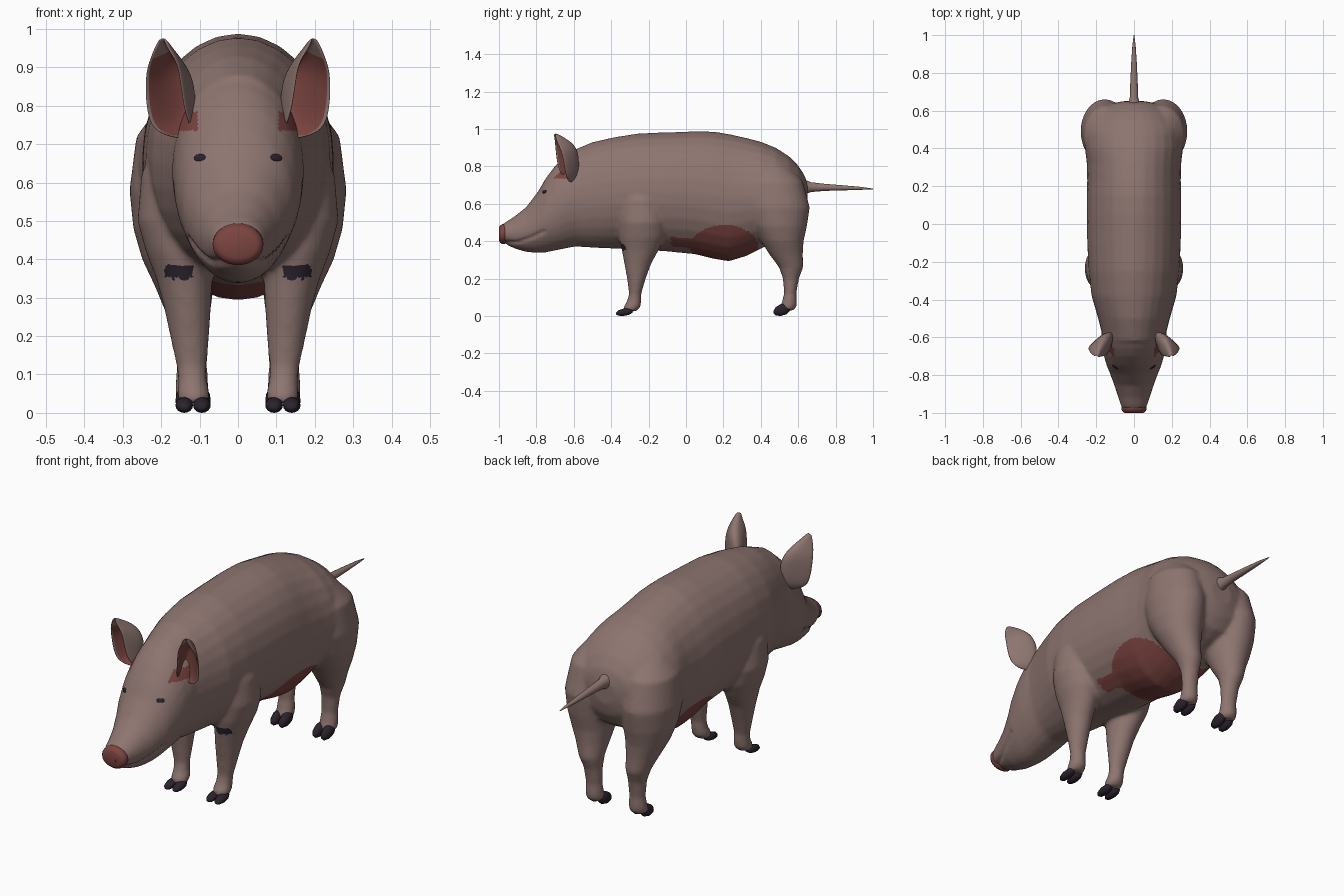
import bpy, bmesh, math
from mathutils import Vector
from mathutils.bvhtree import BVHTree

if "Cube" in bpy.data.objects:
    bpy.data.objects.remove(bpy.data.objects["Cube"])


def material(name, rgb):
    m = bpy.data.materials.new(name)
    m.diffuse_color = (*rgb, 1)
    m.use_nodes = True
    m.node_tree.nodes["Principled BSDF"].inputs["Base Color"].default_value = m.diffuse_color
    return m


SKIN = material("pale skin", (0.27, 0.178, 0.162))
RED = material("reddish skin", (0.2, 0.058, 0.052))
DARK = material("dark horn", (0.024, 0.016, 0.026))
NOSTRIL = material("nostril red", (0.1, 0.027, 0.025))


def loft(bm, rings, axis, seg=28):
    """Closed loft of ellipses; ring = (centre, radius x, other radius), across axis 'y' or 'z'."""
    loops = []
    for c, ra, rb in rings:
        loop = []
        for k in range(seg):
            a = 2 * math.pi * k / seg
            u, v = ra * math.cos(a), rb * math.sin(a)
            off = Vector((u, 0, v)) if axis == 'y' else Vector((u, v, 0))
            loop.append(bm.verts.new(Vector(c) + off))
        loops.append(loop)
    faces = [bm.faces.new(loops[0]), bm.faces.new(loops[-1])]
    for p, q in zip(loops, loops[1:]):
        for k in range(seg):
            n = (k + 1) % seg
            faces.append(bm.faces.new((p[k], p[n], q[n], q[k])))
    bmesh.ops.recalc_face_normals(bm, faces=faces)


def along_y(bm, sections, x=0, seg=28):
    """Sections are (y, bottom z, top z, half width)."""
    loft(bm, [((x, y, (b + t) / 2), w, (t - b) / 2) for y, b, t, w in sections], 'y', seg)


def along_z(bm, sections, side):
    """Sections are (z, x, y, radius x, radius y)."""
    loft(bm, [((side * x, y, z), rx, ry) for z, x, y, rx, ry in sections], 'z')


def finish(bm, name, mats):
    me = bpy.data.meshes.new(name)
    bm.to_mesh(me)
    bm.free()
    for m in mats:
        me.materials.append(m)
    me.shade_smooth()
    ob = bpy.data.objects.new(name, me)
    bpy.context.collection.objects.link(ob)
    return ob


# Torso, head and legs, fused into one smooth skin
bm = bmesh.new()
along_y(bm, [(-.62, .375, .88, .16), (-.5, .365, .93, .19), (-.38, .36, .957, .225),
             (-.25, .355, .977, .24), (-.1, .345, .982, .248), (.05, .33, .988, .25),
             (.15, .305, .986, .25), (.23, .292, .973, .248), (.32, .32, .953, .25),
             (.4, .36, .932, .26), (.48, .4, .9, .255), (.55, .43, .855, .23),
             (.6, .46, .805, .19), (.635, .52, .75, .13), (.65, .58, .7, .06)])
along_y(bm, [(-.5, .38, .89, .17), (-.6, .37, .888, .172), (-.66, .358, .842, .167),
             (-.7, .35, .803, .159), (-.75, .34, .737, .145), (-.79, .337, .667, .128),
             (-.855, .342, .582, .104), (-.92, .362, .53, .083), (-.96, .382, .506, .07),
             (-.982, .388, .488, .06)])
for side in (1, -1):
    along_z(bm, [(.75, .13, -.25, .07, .09), (.62, .152, -.24, .1, .12),
                 (.5, .157, -.235, .105, .128), (.42, .148, -.237, .092, .122),
                 (.35, .14, -.245, .073, .098), (.28, .132, -.258, .062, .072),
                 (.2, .126, -.265, .051, .05), (.12, .121, -.272, .039, .033),
                 (.08, .118, -.277, .038, .038), (.05, .116, -.288, .043, .046),
                 (.025, .116, -.3, .038, .035)], side)
    along_z(bm, [(.82, .12, .44, .07, .09), (.72, .145, .47, .12, .155),
                 (.58, .155, .49, .128, .172), (.48, .155, .5, .118, .147),
                 (.4, .15, .515, .1, .114), (.33, .14, .535, .077, .09),
                 (.26, .13, .562, .058, .065), (.2, .123, .561, .045, .043),
                 (.12, .12, .557, .04, .033), (.07, .12, .552, .043, .041),
                 (.045, .12, .545, .044, .045), (.03, .12, .54, .036, .035)], side)
body = finish(bm, "pig_body", [SKIN])
rm = body.modifiers.new("fuse", 'REMESH')
rm.mode = 'VOXEL'
rm.voxel_size = 0.01
sm = body.modifiers.new("soften", 'SMOOTH')
sm.factor, sm.iterations = 0.5, 7
dg = bpy.context.evaluated_depsgraph_get()
me = bpy.data.meshes.new_from_object(body.evaluated_get(dg))
body.modifiers.clear()
body.data = me
me.materials.clear()
for m in (SKIN, RED, DARK):
    me.materials.append(m)

# Mouth crease pressed into the snout
mouth = [(-1, .392), (-.9, .394), (-.83, .418), (-.76, .452)]


def mouth_distance(co):
    best = 1
    p = Vector((co.y, co.z))
    for a, b in zip(mouth, mouth[1:]):
        a, b = Vector(a), Vector(b)
        t = max(0, min(1, (p - a).dot(b - a) / (b - a).length_squared))
        best = min(best, (p - a.lerp(b, t)).length)
    return best


moves = []
for v in me.vertices:
    if v.co.y < -.74:
        d = mouth_distance(v.co)
        if d < .014:
            moves.append((v.index, v.co - v.normal * .009 * (1 - d / .014)))
for i, co in moves:
    me.vertices[i].co = co

# Body colours: reddish belly, blush below the ears, dark marks at the elbows
for p in me.polygons:
    c, n = p.center, p.normal
    ax = abs(c.x)
    wob = 1 + .05 * math.sin(40 * c.y) * math.cos(30 * c.z)
    belly = ((c.y - .205) / .18) ** 2 + ((c.z - .365) / .122) ** 2 < wob
    streak = -.08 < c.y < .1 and abs(c.z - .39 + .12 * c.y) < .026
    blush = ax > .105 and -.72 < c.y < -.59 and .735 < c.z < .785
    mark = .12 < ax < .19 and .35 < c.z < .385 and c.y < -.28 and n.y < -.3
    p.material_index = 2 if mark else 1 if belly or streak or blush else 0
me.shade_smooth()

# Snout disc and nostrils
bm = bmesh.new()
along_y(bm, [(-.955, .4, .49, .055), (-.968, .386, .495, .066), (-.984, .385, .491, .066),
             (-.995, .393, .482, .058), (-1, .403, .472, .048)], seg=32)
finish(bm, "snout_disc", [RED])
bm = bmesh.new()
for side in (1, -1):
    along_y(bm, [(-.996, .417, .445, .011), (-1, .419, .443, .009)], side * .026, 16)
finish(bm, "nostrils", [NOSTRIL])

# Eyes laid on the face
tree = BVHTree.FromPolygons([v.co for v in me.vertices], [p.vertices for p in me.polygons])
for side, label in ((1, "left"), (-1, "right")):
    hit, nor, _, _ = tree.ray_cast(Vector((side * .1, -2, .665)), Vector((0, 1, 0)))
    bm = bmesh.new()
    bmesh.ops.create_uvsphere(bm, u_segments=20, v_segments=10, radius=1)
    eye = finish(bm, "eye_" + label, [DARK])
    eye.location = hit
    eye.rotation_euler = nor.to_track_quat('Z', 'Y').to_euler()
    eye.scale = (.019, .010, .004)

# Ears: cupped sheets, each row = front edge, back of cup, outer edge
rows = [((.13, -.66, .75), (.125, -.61, .72), (.17, -.63, .722)),
        ((.145, -.685, .79), (.125, -.58, .765), (.222, -.645, .737)),
        ((.155, -.695, .86), (.122, -.577, .85), (.238, -.655, .79)),
        ((.162, -.7, .91), (.155, -.592, .905), (.24, -.668, .875)),
        ((.182, -.702, .94), (.182, -.645, .942), (.225, -.69, .92)),
        ((.195, -.706, .97), (.198, -.7, .972), (.201, -.704, .968))]
bm = bmesh.new()
grid = []
for a, b, c in rows:
    a, b, c = Vector(a), Vector(b), Vector(c)
    ctrl = 2 * b - (a + c) / 2
    line = []
    for k in range(7):
        t = k / 6
        line.append(bm.verts.new(a * (1 - t) ** 2 + ctrl * 2 * t * (1 - t) + c * t * t))
    grid.append(line)
for i, (lo, hi) in enumerate(zip(grid, grid[1:])):
    for k in range(6):
        f = bm.faces.new((lo[k], lo[k + 1], hi[k + 1], hi[k]))
        f.material_index = 0 if i < 4 else 1
ears = finish(bm, "ears", [RED, SKIN, SKIN])
mir = ears.modifiers.new("pair", 'MIRROR')
mir.use_mirror_merge = False
sol = ears.modifiers.new("thickness", 'SOLIDIFY')
sol.thickness, sol.offset = .01, -1
sol.material_offset = sol.material_offset_rim = 1
sub = ears.modifiers.new("round", 'SUBSURF')
sub.levels = sub.render_levels = 2

# Cloven hooves, two toes per foot
toe = [(-.373, .008, .018, .008), (-.362, .002, .03, .017), (-.335, 0, .04, .023),
       (-.305, .006, .042, .022), (-.285, .018, .036, .012)]
for name, dy, tall in (("front_hooves", 0, 1), ("hind_hooves", .842, 1.6)):
    bm = bmesh.new()
    for x in (.094, .14, -.094, -.14):
        along_y(bm, [(y + dy, b * tall, t * tall, w) for y, b, t, w in toe], x, 16)
    finish(bm, name, [DARK])

# Tail
bm = bmesh.new()
along_y(bm, [(.6, .65, .735, .04), (.645, .655, .725, .03), (.67, .663, .715, .022),
             (.74, .669, .707, .02), (.85, .672, .698, .015), (.94, .675, .69, .009),
             (1, .677, .681, .002)], seg=16)
finish(bm, "tail", [SKIN])
